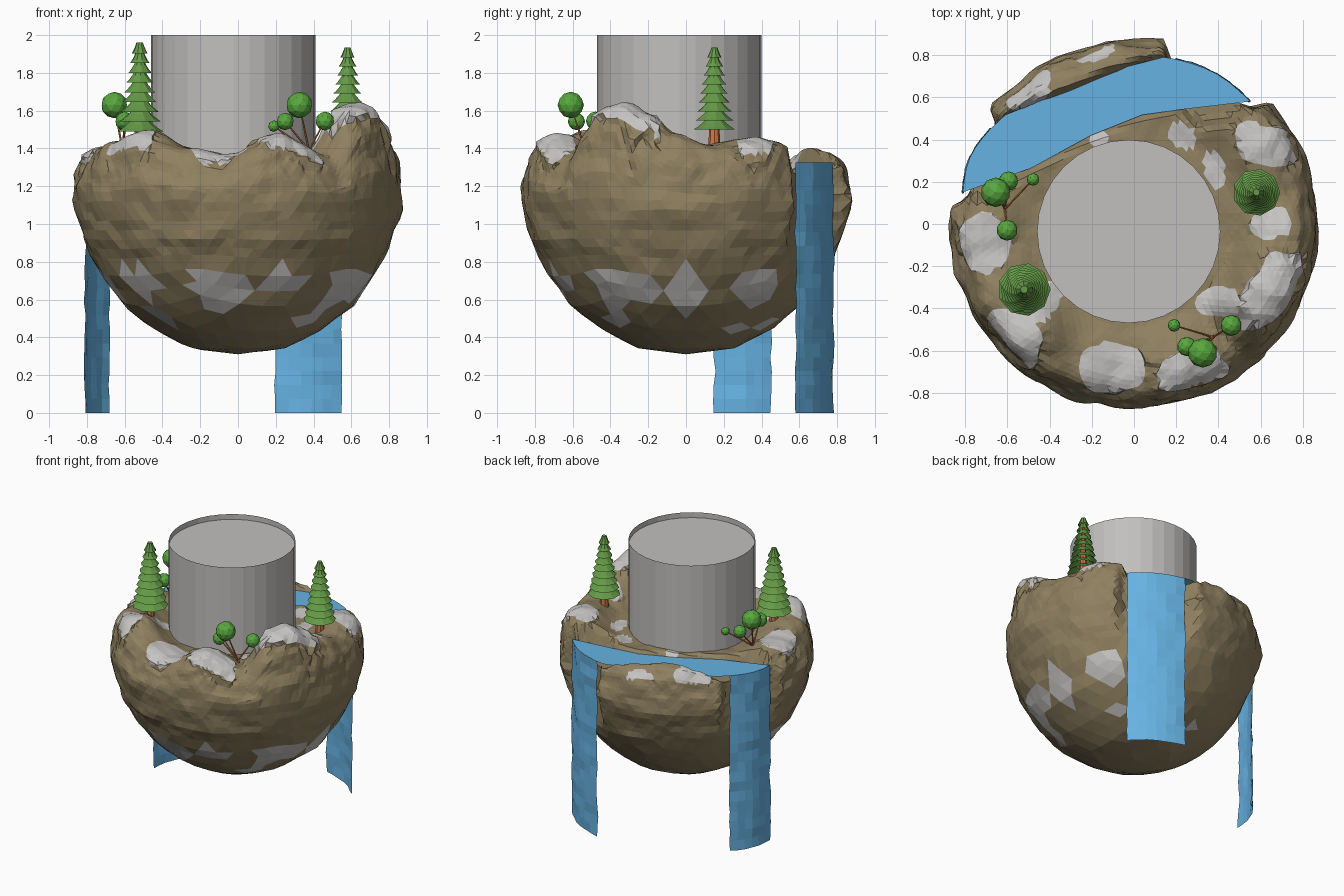
import bpy, bmesh, math
from mathutils import Vector, noise

if "Cube" in bpy.data.objects:
    bpy.data.objects.remove(bpy.data.objects["Cube"])


def mat(name, hexa):
    lin = [((int(hexa[i:i + 2], 16) / 255 + 0.055) / 1.055) ** 2.4 for i in (0, 2, 4)]
    m = bpy.data.materials.new(name)
    m.diffuse_color = (*lin, 1)
    m.use_nodes = True
    m.node_tree.nodes["Principled BSDF"].inputs["Base Color"].default_value = m.diffuse_color
    return m


ROCK = mat("brown_rock", "8F8060")
SNOW = mat("pale_stone", "C6C4C2")
STONE = mat("tower_grey", "C2C0BE")
WATER = mat("water_blue", "66B2E2")
PINE = mat("pine_green", "649A46")
LEAF = mat("leaf_green", "58A83E")
BARK = mat("bark_brown", "C97A48")


def finish(name, bm, *mats):
    me = bpy.data.meshes.new(name)
    bm.to_mesh(me)
    bm.free()
    for m in mats:
        me.materials.append(m)
    ob = bpy.data.objects.new(name, me)
    bpy.context.collection.objects.link(ob)
    return ob


def smooth(t):
    t = min(1, max(0, t))
    return t * t * (3 - 2 * t)


def lathe(bm, profile, sides, cx=0, cy=0, turn=0):
    """Open surface of revolution around a vertical axis."""
    rings = [[bm.verts.new((cx + r * math.cos(turn + 2 * math.pi * i / sides),
                            cy + r * math.sin(turn + 2 * math.pi * i / sides), z))
              for i in range(sides)] for r, z in profile]
    for a, b in zip(rings, rings[1:]):
        for i in range(sides):
            j = (i + 1) % sides
            bm.faces.new((a[i], a[j], b[j], b[i]))
    return rings


def rod(bm, a, b, r0, r1, sides=6):
    a, b = Vector(a), Vector(b)
    ret = bmesh.ops.create_cone(bm, cap_ends=True, segments=sides, radius1=r0, radius2=r1, depth=(b - a).length)
    q = (b - a).to_track_quat('Z', 'Y')
    for v in ret['verts']:
        v.co = q @ v.co + (a + b) / 2


# ---- Floating rock: outer profile, rim heights by angle, stream bed
PROFILE = [(0, .31), (.25, .34), (.45, .44), (.61, .57), (.73, .73), (.82, .92),
           (.87, 1.1), (.87, 1.2), (.835, 1.33), (.785, 1.40), (.73, 1.42), (0, 1.42)]
RIM = [(-180, 1.41), (-170, 1.40), (-150, 1.44), (-132, 1.49), (-110, 1.40), (-94, 1.37), (-72, 1.48),
       (-52, 1.37), (-36, 1.62), (-27, 1.64), (-16, 1.58), (-5, 1.48), (10, 1.42), (30, 1.46), (45, 1.42),
       (60, 1.37), (85, 1.37), (115, 1.40), (140, 1.37), (160, 1.37), (180, 1.41)]
# stream centre line: x, y, half width
STREAM = [(-.90, .37, .16), (-.74, .30, .15), (-.55, .39, .11), (-.25, .53, .09), (0, .63, .09),
          (.2, .68, .11), (.375, .68, .18), (.46, .83, .19)]
# waterfall lips, left and right ends seen in plan
FALLS = {"left_waterfall": ((-.68, .45), (-.81, .15)), "back_waterfall": ((.55, .58), (.2, .78))}
BASE, LEVEL, BULGE = 1.345, 1.325, .035
# pale patches: x, y, half length, half width, angle
PATCHES = [(-.49, .63, .13, .07, 40), (-.18, .81, .1, .04, 15), (-.7, -.09, .13, .14, 0),
           (-.57, -.53, .17, .1, -45), (-.41, -.37, .1, .07, 60), (-.1, -.68, .18, .12, 5),
           (.27, -.69, .17, .09, 15), (.40, -.37, .1, .08, 0), (.65, -.31, .21, .11, 55),
           (.65, 0, .1, .08, 0), (.62, .37, .15, .1, -20), (.38, .26, .08, .05, -70),
           (.23, .42, .07, .055, -50), (-.17, .41, .04, .04, 0)]


def rim(deg):
    for (a, za), (b, zb) in zip(RIM, RIM[1:]):
        if a <= deg <= b:
            return za + (zb - za) * smooth((deg - a) / (b - a))
    return 1.41


def bank(x, y):
    """Distance outside the stream edge; negative is in the water."""
    best = 9
    for (ax, ay, aw), (bx, by, bw) in zip(STREAM, STREAM[1:]):
        d = Vector((bx - ax, by - ay))
        t = min(1, max(0, ((x - ax) * d.x + (y - ay) * d.y) / d.length_squared))
        best = min(best, math.hypot(x - ax - t * d.x, y - ay - t * d.y) - aw - t * (bw - aw))
    return best


def lip(name):
    """End points, direction and outward normal of a fall in plan."""
    a, b = [Vector(p) for p in FALLS[name]]
    d = (b - a).normalized()
    n = Vector((d.y, -d.x))
    return a, b, d, (n if n.dot(a) > 0 else -n)


lens = [math.dist(a, b) for a, b in zip(PROFILE, PROFILE[1:])]


def shape(u):
    s = math.acos(max(-1, min(1, -u.z))) / math.pi * sum(lens)
    k = 0
    while k < len(lens) - 1 and s > lens[k]:
        s -= lens[k]
        k += 1
    f = min(1, s / lens[k])
    r, z = [p + (q - p) * f for p, q in zip(PROFILE[k], PROFILE[k + 1])]
    ang = math.atan2(u.y, u.x)
    top = rim(math.degrees(ang))
    if k == len(lens) - 1:
        z = BASE + (top - BASE) * smooth((r - .46) / .2)
    elif z > 1.1:
        z = 1.1 + (z - 1.1) * (top - 1.1) / .32
    p = Vector((r * math.cos(ang), r * math.sin(ang), z))
    n = noise.noise(Vector((p.x * 5, p.y * 5, p.z * 8))) + .5 * noise.noise(p * 14)
    if k < len(lens) - 1:
        p.x *= 1 + .026 * n
        p.y *= 1 + .026 * n
    if z > 1:
        p.z += .014 * n
        # carve the stream bed
        p.z = min(p.z, 1.27 + max(0, p.z - 1.27) * smooth(bank(p.x, p.y) / .055))
    # cut the cliffs back behind the falls
    for name in FALLS:
        a, b, d, nrm = lip(name)
        half = (b - a).length / 2
        q = Vector((p.x, p.y)) - a
        over = q.dot(nrm) + .03
        if over > 0:
            w = 1 - smooth((abs(q.dot(d) - half) - half - .01) / .09)
            p.x -= nrm.x * over * w
            p.y -= nrm.y * over * w
    return p


def patch_q(p, patch):
    x, y, a, b, deg = patch
    c, s = math.cos(math.radians(deg)), math.sin(math.radians(deg))
    dx, dy = p.x - x, p.y - y
    wob = 1 + .35 * noise.noise(Vector((p.x * 9, p.y * 9, 3)))
    return wob * math.hypot((dx * c + dy * s) / a, (dy * c - dx * s) / b)


bm = bmesh.new()
bmesh.ops.create_icosphere(bm, subdivisions=4, radius=1)
for low in (-.3, .2):   # finer facets towards the top
    es = [e for e in bm.edges if min(v.co.z for v in e.verts) > low]
    bmesh.ops.subdivide_edges(bm, edges=es, cuts=1, use_grid_fill=True)
    bmesh.ops.triangulate(bm, faces=bm.faces[:])
for v in bm.verts:
    v.co = shape(v.co.normalized())
    if v.co.z > 1.28:   # snap nearby points to the patch outlines
        for pt in PATCHES:
            q = patch_q(v.co, pt)
            if .86 < q < 1.14:
                v.co.x = pt[0] + (v.co.x - pt[0]) / q
                v.co.y = pt[1] + (v.co.y - pt[1]) / q
                break
for f in bm.faces:
    c = f.calc_center_median()
    edge = rim(math.degrees(math.atan2(c.y, c.x))) - .085
    on_top = c.z > edge or math.hypot(c.x, c.y) < .74
    if on_top and bank(c.x, c.y) > .015 and any(patch_q(c, pt) < 1 for pt in PATCHES):
        f.material_index = 1
bmesh.ops.recalc_face_normals(bm, faces=bm.faces[:])
finish("floating_rock", bm, ROCK, SNOW)

# ---- Waterfalls: rippled sheets, bowed outwards at the lip
lips = {}
for name in FALLS:
    bm = bmesh.new()
    a, b, d, out = [v.to_3d() for v in lip(name)]
    grid = []
    for j in range(19):
        row = []
        for i in range(7):
            bow = BULGE * math.sin(math.pi * i / 6)
            p = a.lerp(b, i / 6) + out * bow + Vector((0, 0, LEVEL * (1 - j / 18)))
            if 0 < j:
                p += out * .014 * noise.noise(p * 9) + d * .012 * noise.noise(p * 11)
            row.append(bm.verts.new(p))
        grid.append(row)
    lips[name] = [v.co.copy() for v in grid[0]]
    for r0, r1 in zip(grid, grid[1:]):
        for i in range(6):
            bm.faces.new((r0[i], r1[i], r1[i + 1], r0[i + 1]))
    bm.normal_update()
    if bm.faces[:][0].normal.dot(out) < 0:
        bmesh.ops.reverse_faces(bm, faces=bm.faces[:])
    finish(name, bm, WATER)

# ---- Stream surface running between the two lips
bm = bmesh.new()
rows = [lips["left_waterfall"]]
for i in range(2, 6):
    x, y, w = STREAM[i]
    t = Vector((STREAM[i + 1][0] - STREAM[i - 1][0], STREAM[i + 1][1] - STREAM[i - 1][1])).normalized()
    w += .03
    ends = [Vector((x - t.y * w, y + t.x * w, LEVEL)), Vector((x + t.y * w, y - t.x * w, LEVEL))]
    if i == 5:
        ends[0] = Vector((.14, .79, LEVEL))
    rows.append([ends[0].lerp(ends[1], j / 6) for j in range(7)])
rows.append(lips["back_waterfall"][::-1])
vs = [[bm.verts.new(p) for p in row] for row in rows]
for a, b in zip(vs, vs[1:]):
    for j in range(6):
        bm.faces.new((a[j], a[j + 1], b[j + 1], b[j]))
finish("stream", bm, WATER)

# ---- Round tower with a recessed top
bm = bmesh.new()
lathe(bm, [(.435, 1.2), (.435, 2.0)], 32, -.025, -.035)
bm.faces.new(lathe(bm, [(.434, 1.96)], 32, -.025, -.035)[0])
finish("tower", bm, STONE)


# ---- Conifers: flared open tiers on a tapering trunk
def conifer(name, x, y, foot, low, top, radius):
    bm = bmesh.new()
    tiers = 9
    step = (top - low) / (tiers + .1)
    for i in range(tiers):
        r = radius * (1 - .66 * i / (tiers - 1))
        z = low + i * step
        rings = lathe(bm, [(r, z), (r * .8, z + step * .3), (r * .56, z + step * .75), (r * .42, z + step * 1.1)],
                      9, x, y, i * .12)
    bm.faces.new(rings[-1])
    finish(name + "_needles", bm, PINE)
    bm = bmesh.new()
    rod(bm, (x, y, foot), (x, y, top - .04), .036, .008, 8)
    finish(name + "_trunk", bm, BARK)


conifer("left_conifer", -.52, -.31, 1.33, 1.49, 1.96, .125)
conifer("right_conifer", .58, .15, 1.33, 1.50, 1.935, .112)


# ---- Round-leaved bushes on thin branches
def bush(name, x, y, deg):
    c, s = math.cos(math.radians(deg)), math.sin(math.radians(deg))
    leaves, wood = bmesh.new(), bmesh.new()

    def place(dx, dy, z):
        return Vector((x + dx * c - dy * s, y + dx * s + dy * c, z))
    foot, fork = place(.055, .08, 1.33), place(.05, .075, 1.39)
    rod(wood, foot, fork, .01, .008)
    for dx, dy, z, r in ((0, 0, 1.63, .07), (-.075, .03, 1.543, .046),
                         (-.135, .13, 1.518, .03), (.135, .13, 1.545, .05)):
        p = place(dx, dy, z)
        rod(wood, fork, p, .006, .004)
        ret = bmesh.ops.create_icosphere(leaves, subdivisions=2, radius=r)
        bmesh.ops.translate(leaves, verts=ret['verts'], vec=p)
    finish(name + "_leaves", leaves, LEAF)
    finish(name + "_branches", wood, BARK)


bush("front_bush", .325, -.61, 0)
bush("left_bush", -.655, .15, -117)
